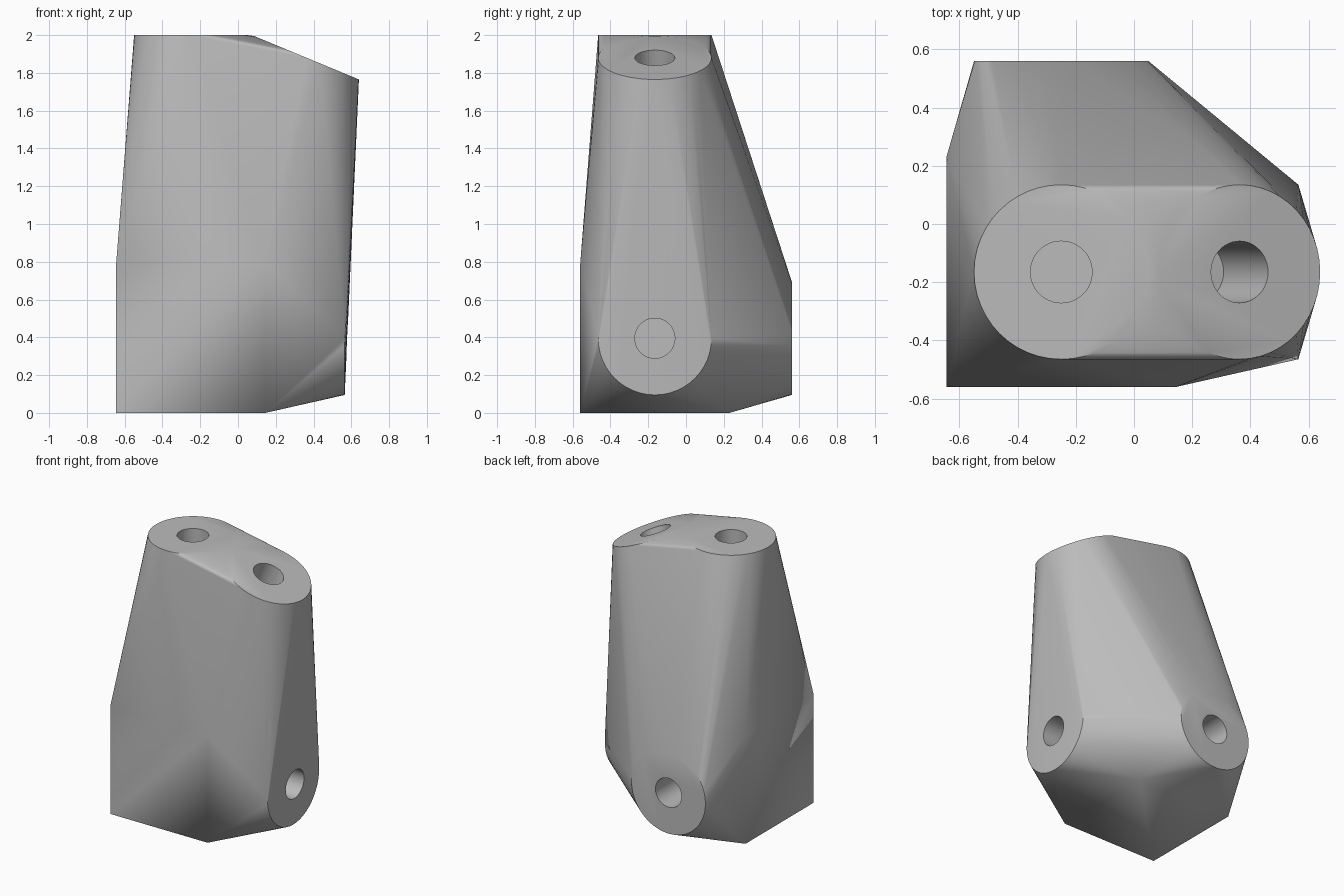
import bpy, bmesh
from math import radians
from mathutils import Matrix, Vector

cube = bpy.data.objects.get("Cube")
if cube:
    bpy.data.objects.remove(cube, do_unlink=True)

RADIUS, HOLE_RADIUS, HOLE_DEPTH = 0.3, 0.106, 0.4
SEGMENTS = 48

# Plain grey
grey = bpy.data.materials.new("plain grey")
grey.use_nodes = True
colour = (0.5, 0.5, 0.5, 1)
grey.diffuse_color = colour
grey.node_tree.nodes["Principled BSDF"].inputs["Base Color"].default_value = colour


def frame(centre, axis, angle):
    """Placement of a round socket face whose outward normal is local z."""
    return Matrix.Translation(centre) @ Matrix.Rotation(radians(angle), 4, axis)


# Socket faces: top, tilted top, side and back
sockets = [
    frame((-0.25, -0.165, 2), 'Y', 0),
    frame((0.363, -0.165, 1.88), 'Y', 22.5),
    frame((0.565, -0.165, 0.395), 'Y', 90),
    frame((-0.25, 0.56, 0.395), 'X', -90),
]


def add_object(name, bm):
    mesh = bpy.data.meshes.new(name)
    bm.to_mesh(mesh)
    bm.free()
    mesh.materials.append(grey)
    obj = bpy.data.objects.new(name, mesh)
    bpy.context.collection.objects.link(obj)
    return obj


# Body: a skin stretched over the socket faces and the corner block
bm = bmesh.new()
for placement in sockets:
    bmesh.ops.create_circle(bm, segments=SEGMENTS, radius=RADIUS, matrix=placement)
size = 0.79
corner = Vector((-0.645, -0.56, 0))
bmesh.ops.create_cube(bm, size=size,
                      matrix=Matrix.Translation(corner + Vector((size, size, size)) / 2))
bmesh.ops.delete(bm, geom=bm.edges[:], context='EDGES_FACES')
hull = bmesh.ops.convex_hull(bm, input=bm.verts[:])
bmesh.ops.delete(bm, geom=[v for v in bm.verts if not v.link_faces], context='VERTS')
bmesh.ops.dissolve_limit(bm, angle_limit=0.002, verts=bm.verts[:], edges=bm.edges[:])
bmesh.ops.recalc_face_normals(bm, faces=bm.faces[:])
body = add_object("connector_body", bm)

bpy.context.view_layer.objects.active = body
body.select_set(True)

# Blind holes drilled straight into each socket face
clearance = 0.05
for i, placement in enumerate(sockets):
    bm = bmesh.new()
    bmesh.ops.create_cone(bm, cap_ends=True, segments=SEGMENTS,
                          radius1=HOLE_RADIUS, radius2=HOLE_RADIUS,
                          depth=HOLE_DEPTH + clearance,
                          matrix=placement @ Matrix.Translation((0, 0, (clearance - HOLE_DEPTH) / 2)))
    cutter = add_object("hole_cutter", bm)
    cutter.hide_render = True
    drill = body.modifiers.new("drill", 'BOOLEAN')
    drill.operation = 'DIFFERENCE'
    drill.solver = 'EXACT'
    drill.object = cutter
    bpy.ops.object.modifier_apply(modifier=drill.name)
    bpy.data.objects.remove(cutter, do_unlink=True)

# Soft curved flanks with crisp socket rims
bpy.ops.object.select_all(action='DESELECT')
body.select_set(True)
bpy.ops.object.shade_smooth_by_angle(angle=radians(30))
